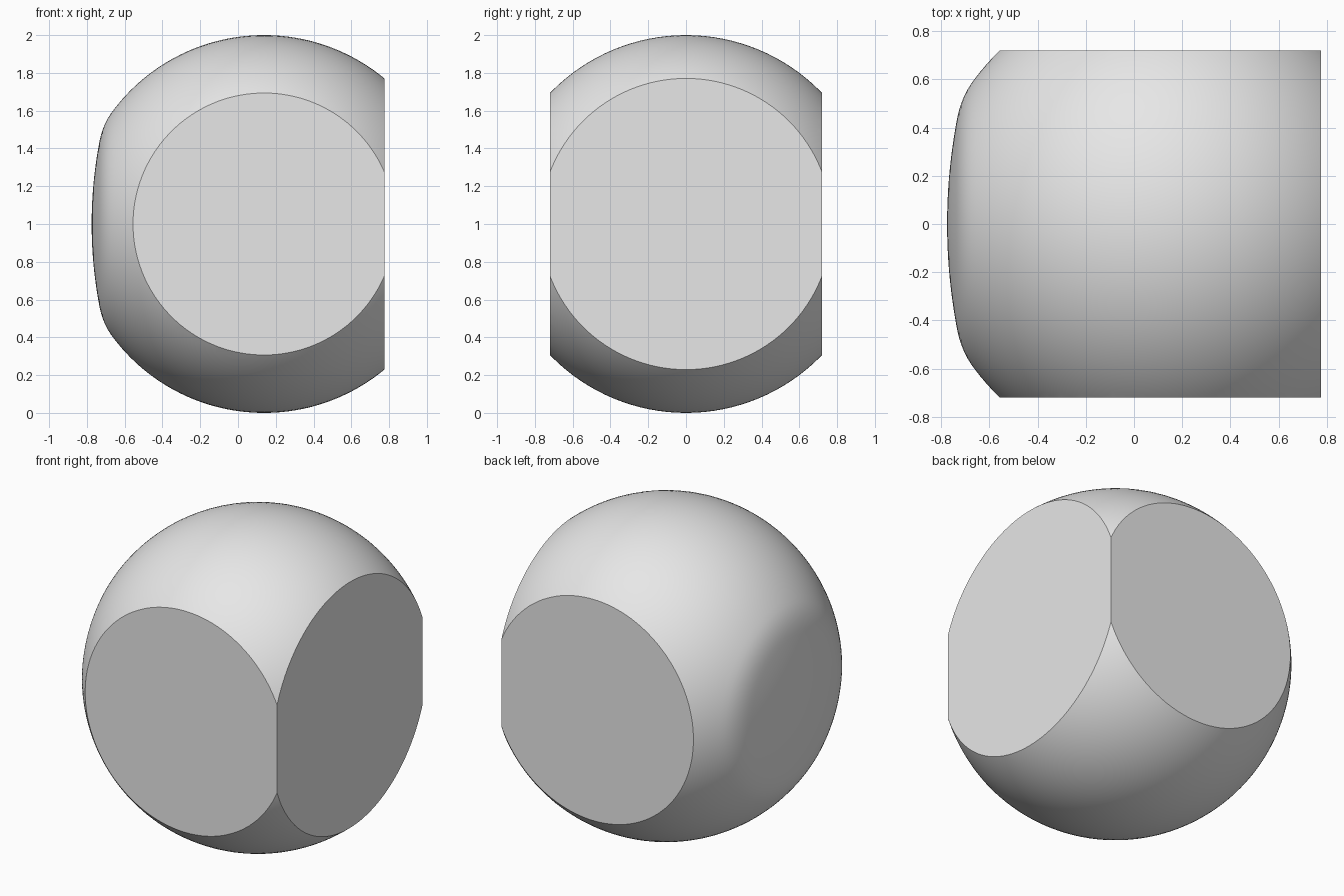
import bpy, bmesh, math
from mathutils import Vector

default = bpy.data.objects.get("Cube")
if default:
    bpy.data.objects.remove(default, do_unlink=True)

CENTRE = Vector((0.138, 0, 1))
RINGS, SEGMENTS = 96, 128

grey = bpy.data.materials.new("plain grey")
grey.use_nodes = True
grey.diffuse_color = (0.8, 0.8, 0.8, 1)
grey.node_tree.nodes["Principled BSDF"].inputs["Base Color"].default_value = (0.8, 0.8, 0.8, 1)


def profile_point(t):
    """Unit circle whose left end is softly blended into a shallow dome."""
    radius, ball = math.sin(t), -math.cos(t)
    dome = -0.913 + radius ** 2 / 4.6
    blend = 0.03
    h = max(blend - abs(ball - dome), 0) / blend
    return Vector((max(ball, dome) + h * h * blend / 4, 0, radius)) + CENTRE


def slice_flat(bm, point, normal):
    """Cut away everything beyond the plane and close the opening."""
    cut = bmesh.ops.bisect_plane(bm, geom=bm.verts[:] + bm.edges[:] + bm.faces[:], dist=1e-5,
                                 plane_co=point, plane_no=normal, clear_outer=True)
    rim = [e for e in cut["geom_cut"] if isinstance(e, bmesh.types.BMEdge)]
    bmesh.ops.edgeloop_fill(bm, edges=rim)


# Ball with a shallow domed left end, turned about the x axis
bm = bmesh.new()
verts = [bm.verts.new(profile_point(math.pi * i / RINGS)) for i in range(RINGS + 1)]
edges = [bm.edges.new(pair) for pair in zip(verts, verts[1:])]
bmesh.ops.spin(bm, geom=verts + edges, cent=CENTRE, axis=(1, 0, 0),
               angle=math.tau, steps=SEGMENTS)
bmesh.ops.remove_doubles(bm, verts=bm.verts[:], dist=1e-4)

# Flat faces at the front, back and +x end
for point, normal in (((0, -0.72, 0), (0, -1, 0)),
                      ((0, 0.72, 0), (0, 1, 0)),
                      ((0.775, 0, 0), (1, 0, 0))):
    slice_flat(bm, point, normal)
bmesh.ops.recalc_face_normals(bm, faces=bm.faces[:])

mesh = bpy.data.meshes.new("truncated_ball")
bm.to_mesh(mesh)
bm.free()
mesh.materials.append(grey)
ball = bpy.data.objects.new("truncated_ball", mesh)
bpy.context.collection.objects.link(ball)

# Smooth curved surface with crisp rims
bpy.ops.object.select_all(action="DESELECT")
ball.select_set(True)
bpy.context.view_layer.objects.active = ball
bpy.ops.object.shade_smooth_by_angle(angle=math.radians(30))
